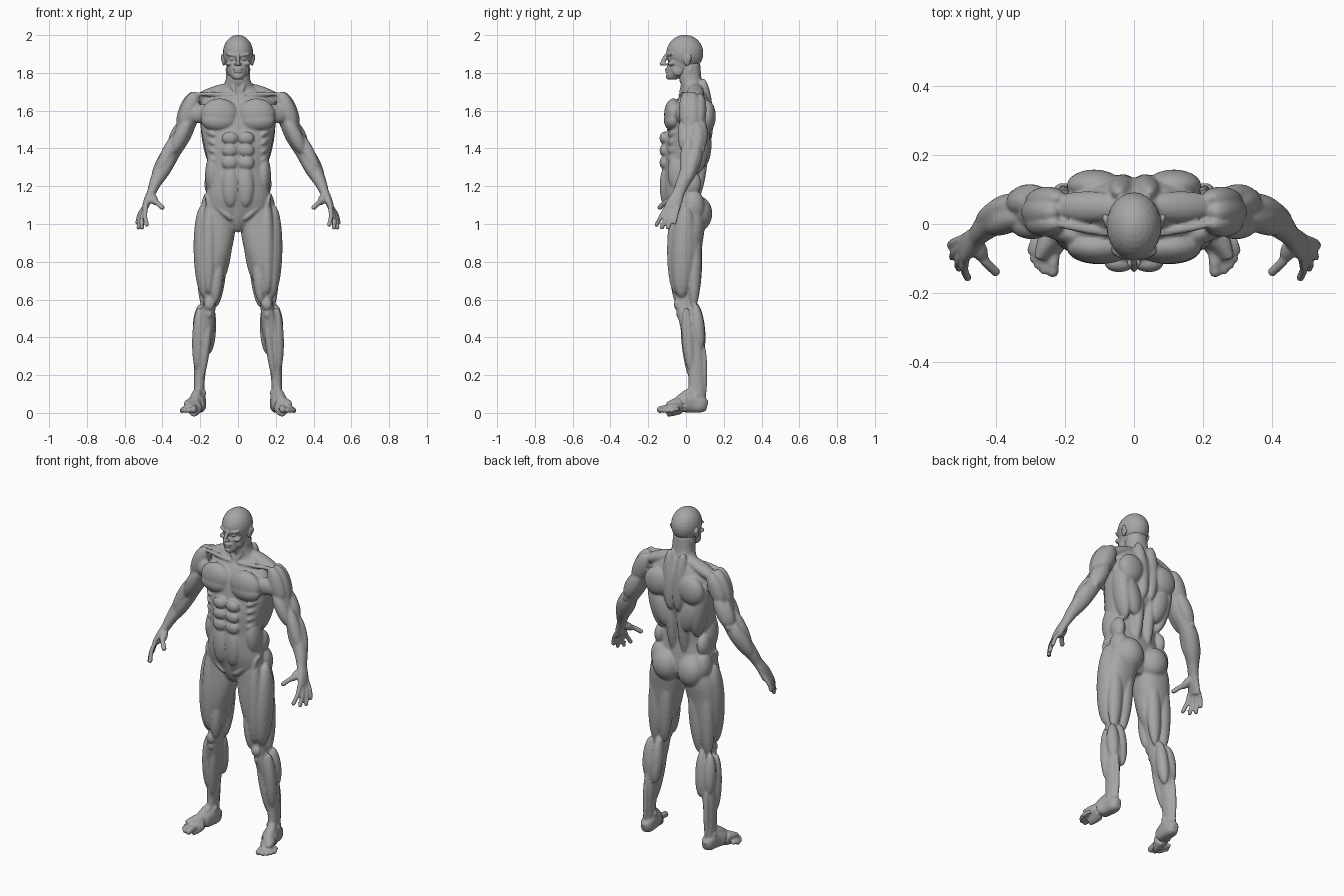
import bpy, math
from mathutils import Vector

skin = bpy.data.materials.new("grey_clay")
skin.diffuse_color = (0.38, 0.38, 0.38, 1)


def frame(t):
    """Axes (u, v, t) with v kept as close to y as possible."""
    t = Vector(t).normalized()
    ref = Vector((0, 1, 0)) if abs(t.y) < 0.9 else Vector((0, 0, 1))
    v = (ref - t * ref.dot(t)).normalized()
    return v.cross(t), v, t


def skin_rings(part, rings, n=2.0, seg=24):
    """Closed loft through (centre, u, v) super-elliptical rings."""
    verts, faces = part
    start = len(verts)
    unit = []
    for i in range(seg):
        a = 2 * math.pi * i / seg
        unit.append([math.copysign(abs(f) ** (2 / n), f) for f in (math.cos(a), math.sin(a))])
    for c, u, v in rings:
        verts.extend(c + u * x + v * y for x, y in unit)
    for k in range(len(rings) - 1):
        a = start + k * seg
        for i in range(seg):
            j = (i + 1) % seg
            faces.append((a + i, a + j, a + seg + j, a + seg + i))
    faces.append(tuple(range(start + seg - 1, start - 1, -1)))
    faces.append(tuple(range(len(verts) - seg, len(verts))))


def blob(part, c, r, axis=(0, 0, 1)):
    """Ellipsoid whose third radius lies along axis."""
    u, v, t = frame(axis)
    rings = []
    for k in range(15):
        a = math.pi * (0.02 + 0.96 * k / 14)
        s = math.sin(a)
        rings.append((Vector(c) - t * r[2] * math.cos(a), u * r[0] * s, v * r[1] * s))
    skin_rings(part, rings)


def muscle(part, p, q, w, d):
    """Spindle stretched between two attachment points."""
    p, q = Vector(p), Vector(q)
    blob(part, (p + q) / 2, (w, d, (q - p).length / 2), q - p)


def spline(rows, k=3):
    """Smooth in-between rows through the given stations."""
    out = []
    for i in range(len(rows) - 1):
        a, b, c, d = (rows[max(0, min(len(rows) - 1, i + j))] for j in (-1, 0, 1, 2))
        for s in range(k):
            t = s / k
            out.append([0.5 * (2 * y + (z - x) * t + (2 * x - 5 * y + 4 * z - w) * t * t
                               + (3 * y - x - 3 * z + w) * t ** 3)
                        for x, y, z, w in zip(a, b, c, d)])
    return out + [list(rows[-1])]


def upright(part, rows):
    """Loft from rows of (z, left, right, front, back)."""
    skin_rings(part, [(Vector(((l + r) / 2, (f + b) / 2, z)),
                       Vector(((r - l) / 2, 0, 0)), Vector((0, (b - f) / 2, 0)))
                      for z, l, r, f, b in spline(sorted(rows))], 2.3, 32)


def tube(part, rows, n=2.2):
    """Loft along a path of (x, y, z, u radius, v radius)."""
    pts = spline(rows)
    rings = []
    for i, p in enumerate(pts):
        a, b = pts[max(i - 1, 0)], pts[min(i + 1, len(pts) - 1)]
        u, v, _ = frame(Vector(b[:3]) - Vector(a[:3]))
        rings.append((Vector(p[:3]), u * p[3], v * p[4]))
    skin_rings(part, rings, n)


def digit(part, pts, r):
    """Finger or toe: round tube with ball joints and a round tip."""
    tube(part, [(*p, r, r) for p in pts], 2)
    for p in pts:
        blob(part, p, (r * 1.04,) * 3)


def finish(name, part, voxel, steps):
    """Mirror, fuse all the parts into one skin and soften it."""
    me = bpy.data.meshes.new(name)
    me.from_pydata(part[0], [], part[1])
    ob = bpy.data.objects.new(name, me)
    bpy.context.collection.objects.link(ob)
    mir = ob.modifiers.new("mirror", 'MIRROR')
    mir.use_mirror_merge = False
    rem = ob.modifiers.new("fuse", 'REMESH')
    rem.mode = 'VOXEL'
    rem.voxel_size = voxel
    soft = ob.modifiers.new("soften", 'SMOOTH')
    soft.factor, soft.iterations = 0.5, steps
    dg = bpy.context.evaluated_depsgraph_get()
    done = bpy.data.meshes.new_from_object(ob.evaluated_get(dg))
    ob.modifiers.clear()
    ob.data = done
    done.materials.clear()
    done.materials.append(skin)
    done.shade_smooth()


bm = ([], [])

# torso and neck core
core = [(.97, .045, -.06, .05), (1.02, .135, -.08, .085), (1.08, .172, -.105, .09),
        (1.15, .172, -.12, .082), (1.22, .16, -.122, .072), (1.30, .158, -.118, .078),
        (1.40, .176, -.116, .105), (1.50, .196, -.10, .125), (1.58, .20, -.085, .135),
        (1.64, .19, -.06, .128), (1.685, .15, -.03, .113), (1.72, .095, -.02, .098),
        (1.76, .066, -.035, .083), (1.85, .06, -.045, .075)]
upright(bm, [(z, -w, w, f, b) for z, w, f, b in core])

# chest, shoulder girdle and neck
blob(bm, (.098, -.066, 1.58), (.098, .05, .085))
blob(bm, (.102, -.07, 1.548), (.094, .047, .056))
muscle(bm, (.09, -.05, 1.6), (.28, .0, 1.57), .05, .035)
muscle(bm, (.015, -.035, 1.683), (.25, .005, 1.69), .012, .014)
muscle(bm, (.02, .05, 1.735), (.25, .05, 1.645), .035, .045)
muscle(bm, (.062, .03, 1.83), (.012, -.03, 1.685), .015, .02)

# abdominals, flank muscles and ribs
for z, h in ((1.455, .034), (1.39, .034), (1.325, .036)):
    blob(bm, (.043, -.114, z), (.043, .026, h))
blob(bm, (.04, -.106, 1.2), (.046, .033, .11))
muscle(bm, (.135, -.045, 1.37), (.14, -.03, 1.16), .037, .06)
muscle(bm, (.14, .03, 1.28), (.145, .03, 1.15), .035, .05)
muscle(bm, (.18, -.04, 1.16), (.03, -.085, 1.02), .022, .03)
muscle(bm, (0, -.09, 1.14), (0, -.035, .955), .04, .035)
for i in range(4):
    muscle(bm, (.175 - .006 * i, -.01, 1.5 - .045 * i), (.125, -.095, 1.47 - .045 * i), .017, .02)

# back muscles and buttocks
muscle(bm, (.175, .07, 1.62), (.115, .06, 1.27), .045, .06)
blob(bm, (.115, .112, 1.57), (.08, .046, .085), (-.25, 0, 1))
muscle(bm, (.13, .10, 1.52), (.06, .09, 1.30), .055, .04)
muscle(bm, (.045, .09, 1.77), (.025, .115, 1.42), .042, .04)
muscle(bm, (.035, .095, 1.45), (.04, .05, 1.12), .032, .036)
blob(bm, (.085, .062, 1.055), (.083, .077, .095), (.2, 0, 1))
blob(bm, (.14, .04, 1.09), (.055, .06, .09))

# arm core down to the palm
tube(bm, [(.22, .035, 1.62, .055, .06), (.262, .03, 1.56, .052, .06), (.295, .035, 1.47, .047, .055),
          (.343, .042, 1.39, .044, .048), (.375, .033, 1.34, .048, .05), (.405, .013, 1.28, .043, .045),
          (.437, -.015, 1.22, .032, .036), (.457, -.037, 1.17, .024, .032),
          (.476, -.055, 1.13, .021, .038), (.491, -.071, 1.09, .017, .043),
          (.495, -.077, 1.07, .012, .04)])

# arm muscles
for p, q, w, d in (((.225, .0, 1.70), (.295, .005, 1.49), .048, .04),
                   ((.23, .035, 1.70), (.305, .035, 1.48), .05, .048),
                   ((.215, .075, 1.69), (.295, .065, 1.50), .048, .038),
                   ((.255, -.012, 1.56), (.35, .0, 1.37), .038, .038),
                   ((.255, .075, 1.57), (.345, .08, 1.39), .042, .038),
                   ((.30, .06, 1.54), (.36, .065, 1.40), .03, .036),
                   ((.325, .02, 1.48), (.43, -.01, 1.24), .036, .036),
                   ((.335, .02, 1.41), (.425, -.01, 1.22), .038, .036),
                   ((.355, .065, 1.42), (.45, .0, 1.21), .036, .034)):
    muscle(bm, p, q, w, d)
blob(bm, (.345, .085, 1.395), (.017, .016, .02))

# fingers and thumb
for (kx, ky, kz), (tx, ty, tz) in (((.488, -.107, 1.085), (.483, -.155, .997)),
                                   ((.496, -.088, 1.078), (.508, -.127, .982)),
                                   ((.500, -.066, 1.078), (.526, -.095, .982)),
                                   ((.499, -.043, 1.087), (.532, -.062, 1.008))):
    mid = ((kx + tx) / 2 + .007, (ky + ty) / 2, (kz + tz) / 2)
    digit(bm, [(kx, ky, kz), mid, (tx, ty, tz)], .0118)
digit(bm, [(.462, -.065, 1.135), (.432, -.108, 1.115), (.402, -.138, 1.088)], .0135)
muscle(bm, (.46, -.04, 1.16), (.435, -.11, 1.105), .022, .022)

# leg core
upright(bm, [(1.12, .04, .17, -.08, .09), (1.0, .015, .212, -.085, .10), (.9, .025, .225, -.09, .088),
             (.8, .052, .222, -.088, .076), (.7, .08, .198, -.068, .06), (.62, .108, .182, -.052, .05),
             (.55, .12, .19, -.05, .055), (.48, .122, .213, -.036, .08), (.42, .13, .228, -.022, .096),
             (.32, .155, .232, -.004, .095), (.2, .173, .232, .012, .098), (.1, .18, .234, .01, .1),
             (.04, .178, .234, .0, .108)])

# leg muscles
for p, q, w, d in (((.15, -.045, 1.14), (.155, -.055, .63), .042, .05),
                   ((.19, .0, 1.10), (.18, -.025, .61), .05, .065),
                   ((.10, -.045, .86), (.122, -.045, .58), .034, .036),
                   ((.05, -.01, 1.02), (.10, .0, .68), .04, .055),
                   ((.17, -.065, 1.15), (.06, -.03, .78), .02, .026),
                   ((.085, .055, 1.0), (.118, .04, .56), .042, .038),
                   ((.165, .05, 1.0), (.178, .04, .55), .044, .038),
                   ((.145, .05, .585), (.155, .08, .31), .034, .036),
                   ((.20, .05, .575), (.208, .075, .33), .036, .036),
                   ((.205, .0, .56), (.215, .025, .22), .033, .034),
                   ((.145, -.015, .54), (.19, .025, .18), .022, .028),
                   ((.203, .095, .36), (.206, .095, .06), .016, .018)):
    muscle(bm, p, q, w, d)
for c, r in (((.152, -.046, .575), (.028, .018, .032)), ((.154, -.036, .525), (.017, .016, .025)),
             ((.182, .04, .105), (.014, .018, .02)), ((.23, .055, .09), (.014, .018, .02))):
    blob(bm, c, r)

# foot and toes
tube(bm, [(.205, .112, .036, .018, .026), (.206, .085, .043, .036, .043), (.21, .03, .054, .04, .053),
          (.224, -.02, .045, .045, .044), (.243, -.065, .029, .05, .028), (.257, -.1, .018, .047, .016)], 2.6)
muscle(bm, (.207, .05, .13), (.24, -.08, .025), .03, .03)
for (bx, by), (tx, ty), r in (((.232, -.08), (.236, -.137), .0175), ((.258, -.085), (.262, -.134), .0125),
                              ((.272, -.078), (.279, -.119), .012), ((.283, -.066), (.292, -.10), .0115),
                              ((.288, -.045), (.299, -.076), .0115)):
    digit(bm, [(bx, by, r + .008), ((bx + tx) / 2, (by + ty) / 2, r + .007), (tx, ty, r)], r)

finish("body", bm, .0065, 2)

# head: cranium and face
bm = ([], [])
blob(bm, (0, -.006, 1.905), (.08, .098, .0965))
face = [(1.765, .024, -.096, -.05), (1.785, .042, -.103, -.01), (1.82, .056, -.102, .04),
        (1.85, .064, -.098, .06), (1.873, .067, -.09, .06), (1.90, .072, -.1, .06), (1.93, .07, -.095, .06)]
upright(bm, [(z, -w, w, f, b) for z, w, f, b in face])
blob(bm, (0, -.092, 1.781), (.022, .015, .016))
muscle(bm, (.004, -.1, 1.891), (.066, -.076, 1.9), .008, .012)
blob(bm, (.045, -.074, 1.85), (.022, .022, .013))
blob(bm, (.03, -.086, 1.873), (.013, .009, .007))
muscle(bm, (.045, -.05, 1.85), (.05, -.04, 1.785), .012, .03)

# nose and lips
muscle(bm, (0, -.094, 1.908), (0, -.134, 1.838), .010, .013)
blob(bm, (0, -.126, 1.848), (.010, .014, .010))
blob(bm, (.011, -.113, 1.846), (.009, .012, .008))
blob(bm, (.008, -.102, 1.819), (.018, .010, .0055))
blob(bm, (.006, -.101, 1.807), (.017, .010, .0055))

# ears
blob(bm, (.079, .008, 1.868), (.008, .019, .032), (.15, .2, 1))
blob(bm, (.084, .016, 1.877), (.007, .013, .020), (.15, .2, 1))

finish("head", bm, .004, 2)
